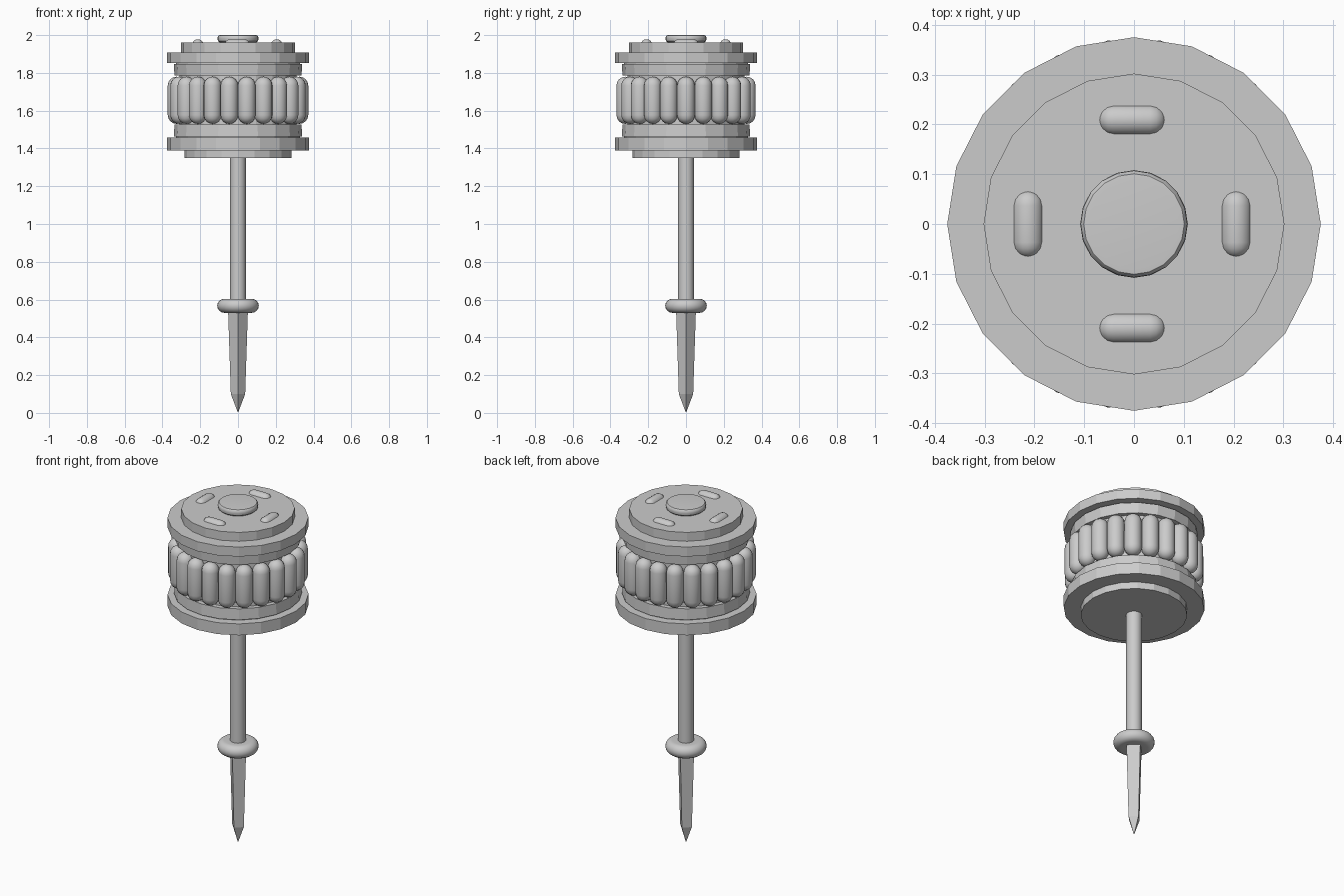
import bpy, bmesh, math
from mathutils import Matrix

if "Cube" in bpy.data.objects:
    bpy.data.objects.remove(bpy.data.objects["Cube"])


def lathe(name, profile, sides, smooth=None):
    """Revolve (radius, z) points, listed bottom to top, around z."""
    bm = bmesh.new()
    rings = []
    for r, z in profile:
        if r == 0:
            rings.append([bm.verts.new((0, 0, z))] * sides)
            continue
        rings.append([bm.verts.new((r * math.cos(2 * math.pi * i / sides),
                                    r * math.sin(2 * math.pi * i / sides), z))
                      for i in range(sides)])
    for a, b in zip(rings, rings[1:]):
        for i in range(sides):
            j = (i + 1) % sides
            bm.faces.new(list(dict.fromkeys((a[i], a[j], b[j], b[i]))))
    if profile[0][0] > 0:
        bm.faces.new(rings[0][::-1])
    if profile[-1][0] > 0:
        bm.faces.new(rings[-1])
    return finish(name, bm, smooth)


def finish(name, bm, smooth=None):
    mesh = bpy.data.meshes.new(name)
    bm.to_mesh(mesh)
    bm.free()
    ob = bpy.data.objects.new(name, mesh)
    bpy.context.collection.objects.link(ob)
    if smooth:
        bpy.ops.object.select_all(action='DESELECT')
        ob.select_set(True)
        bpy.context.view_layer.objects.active = ob
        bpy.ops.object.shade_smooth_by_angle(angle=math.radians(smooth))
    return ob


def capsule(name, radius, length, matrix):
    """Round-ended bar along local z, centred on the matrix origin."""
    h = length / 2 - radius
    arc = [math.radians(a) for a in (0, 22.5, 45, 67.5)]
    top = [(radius * math.cos(a), h + radius * math.sin(a)) for a in arc] + [(0, h + radius)]
    ob = lathe(name, [(r, -z) for r, z in reversed(top)] + top, 16, 50)
    ob.matrix_world = matrix
    return ob


# Stake: square section with corners on the axes
lathe("ground_stake", [(0, 0), (0.038, 0.10), (0.053, 0.56)], 4)

# Pole and collar
lathe("pole", [(0.042, 0.54), (0.042, 1.37)], 20, 40)
collar = [(0.073 + 0.037 * math.cos(t), 0.567 + 0.037 * math.sin(t))
          for t in [math.radians(-90 + 22.5 * i) for i in range(9)]]
lathe("pole_collar", [(0.03, 0.535)] + collar + [(0.03, 0.6)], 32, 50)

# Drum: flanges, lips and core in one faceted lathe
lathe("drum_body", [
    (0.284, 1.35), (0.284, 1.39), (0.375, 1.39), (0.375, 1.457),
    (0.328, 1.457), (0.328, 1.464), (0.34, 1.464), (0.336, 1.527), (0.31, 1.527),
    (0.31, 1.785), (0.336, 1.785), (0.34, 1.846), (0.328, 1.846), (0.328, 1.852),
    (0.375, 1.852), (0.375, 1.908), (0.302, 1.908), (0.302, 1.96)], 20)

# Ribs around the drum
RIBS = 22
for i in range(RIBS):
    m = Matrix.Rotation(2 * math.pi * i / RIBS, 4, 'Z') @ Matrix.Translation((0.325, 0, 1.655))
    capsule(f"rib_{i + 1}", 0.047, 0.25, m)

# Raised bars on the lid
for i in range(4):
    m = (Matrix.Translation((-0.004, 0, 1.947)) @ Matrix.Rotation(math.pi / 2 * i, 4, 'Z')
         @ Matrix.Translation((0.209, 0, 0)) @ Matrix.Rotation(math.pi / 2, 4, 'X'))
    capsule(f"lid_bar_{i + 1}", 0.031, 0.136, m)

# Top button with rounded rim
lathe("top_button", [(0.085, 1.945), (0.098, 1.962), (0.106, 1.968), (0.108, 1.98),
                     (0.107, 1.992), (0.101, 1.999), (0.09, 2.0)], 20, 40)
